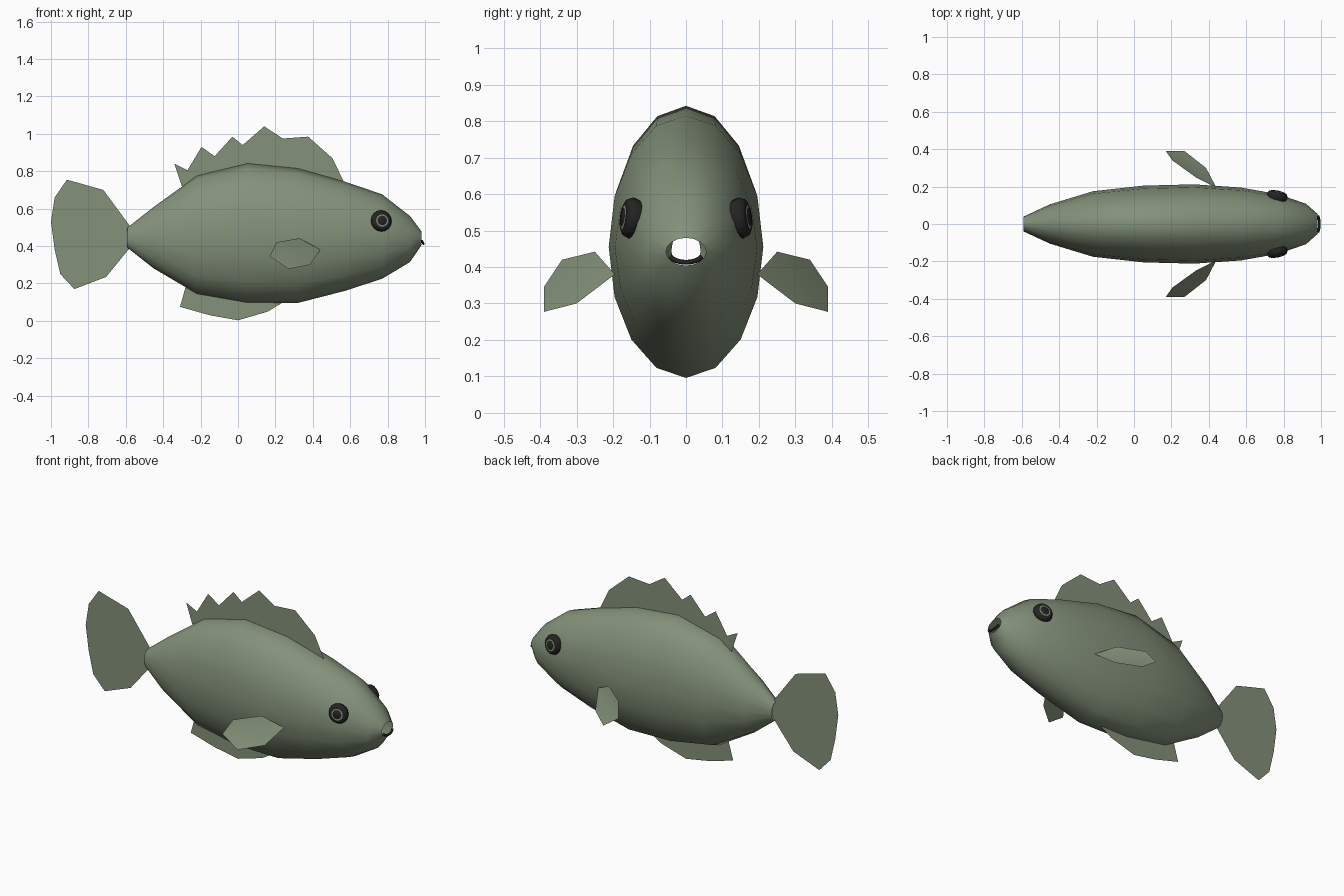
import bpy, bmesh
from math import sin, cos, pi
from mathutils import Vector, Matrix

cube = bpy.data.objects.get("Cube")
if cube:
    bpy.data.objects.remove(cube, do_unlink=True)


def material(name, rgb):
    m = bpy.data.materials.new(name)
    m.use_nodes = True
    m.diffuse_color = (*rgb, 1)
    node = next(n for n in m.node_tree.nodes if n.type == 'BSDF_PRINCIPLED')
    node.inputs["Base Color"].default_value = (*rgb, 1)
    return m


GREEN = material("sage green", (0.23, 0.285, 0.195))
BLACK = material("eye black", (0.016, 0.017, 0.016))


def make(name, verts, faces, mats=(GREEN,), smooth=True):
    mesh = bpy.data.meshes.new(name)
    mesh.from_pydata(verts, [], faces)
    for m in mats:
        mesh.materials.append(m)
    for p in mesh.polygons:
        p.use_smooth = smooth
    obj = bpy.data.objects.new(name, mesh)
    bpy.context.collection.objects.link(obj)
    return obj


def skin(rings, sides):
    """Quads joining consecutive rings of points."""
    return [(r * sides + i, r * sides + (i + 1) % sides,
             (r + 1) * sides + (i + 1) % sides, (r + 1) * sides + i)
            for r in range(rings - 1) for i in range(sides)]


# Body: oval sections (x, bottom, top, half width), open at mouth and tail
SIDES = 16
sections = [(-0.59, 0.39, 0.50, 0.04), (-0.45, 0.28, 0.61, 0.105),
            (-0.22, 0.145, 0.775, 0.175), (0.05, 0.098, 0.842, 0.205),
            (0.32, 0.096, 0.815, 0.212), (0.57, 0.16, 0.745, 0.195),
            (0.77, 0.225, 0.677, 0.16), (0.92, 0.315, 0.56, 0.108),
            (0.98, 0.404, 0.48, 0.055)]
verts = []
for x, low, high, half in sections:
    for i in range(SIDES):
        a = 2 * pi * i / SIDES
        verts.append((x, half * cos(a), (low + high) / 2 + (high - low) / 2 * sin(a)))
make("body", verts, skin(len(sections), SIDES))


# Thin fins in the middle plane
def flat_fin(name, outline):
    make(name, [(x, 0, z) for x, z in outline], [range(len(outline))], smooth=False)


flat_fin("dorsal_fin", [
    (-0.29, 0.69), (-0.34, 0.84), (-0.27, 0.805), (-0.195, 0.93), (-0.125, 0.88),
    (-0.03, 0.985), (0.025, 0.94), (0.14, 1.04), (0.24, 0.975), (0.375, 0.985),
    (0.505, 0.87), (0.57, 0.735), (0.3, 0.7), (0, 0.7)])
flat_fin("anal_fin", [
    (-0.275, 0.2), (-0.31, 0.075), (-0.15, 0.03), (0, 0.003),
    (0.16, 0.05), (0.25, 0.105), (0.1, 0.2)])
flat_fin("tail_fin", [
    (-0.565, 0.49), (-0.72, 0.70), (-0.915, 0.755), (-0.98, 0.66), (-1, 0.53),
    (-0.98, 0.38), (-0.95, 0.25), (-0.875, 0.17), (-0.705, 0.235), (-0.57, 0.40)])

# Eye profile: radius, height; dark rim, green iris, dark pupil
EYE_SIDES = 16
profile = [(0.050, -0.025), (0.057, -0.005), (0.050, 0.012), (0.036, 0.019),
           (0.033, 0.017), (0.026, 0.019), (0.022, 0.021), (0.001, 0.024)]
IRIS_BAND = 4

for side, s in (("right", -1), ("left", 1)):
    # Folded side fin around a raised middle point
    rim = [(0.44, 0.195, 0.38), (0.33, 0.25, 0.442), (0.205, 0.34, 0.42),
           (0.17, 0.39, 0.345), (0.27, 0.39, 0.277), (0.385, 0.30, 0.30)]
    pts = [(x, s * y, z) for x, y, z in rim + [(0.31, 0.295, 0.375)]]
    make(side + "_pectoral_fin", pts, [(i, (i + 1) % 6, 6) for i in range(6)])

    # Eye turned to follow the head
    axis = Vector((0.22, s, 0.12)).normalized()
    turn = Matrix.Translation((0.767, s * 0.155, 0.535)) @ \
        axis.to_track_quat('Z', 'Y').to_matrix().to_4x4()
    pts = [turn @ Vector((r * cos(2 * pi * i / EYE_SIDES), r * sin(2 * pi * i / EYE_SIDES), h))
           for r, h in profile for i in range(EYE_SIDES)]
    eye = make(side + "_eye", pts, skin(len(profile), EYE_SIDES), (BLACK, GREEN))
    for p in eye.data.polygons:
        if p.index // EYE_SIDES == IRIS_BAND:
            p.material_index = 1

# Dark lower lip: a slim tube around the bottom of the mouth
curve = bpy.data.curves.new("lower_lip", 'CURVE')
curve.dimensions = '3D'
curve.bevel_depth = 0.007
curve.bevel_resolution = 1
curve.use_fill_caps = True
path = curve.splines.new('POLY')
COUNT = 9
path.points.add(COUNT - 1)
for i, p in enumerate(path.points):
    a = pi + pi * (0.12 + 0.76 * i / (COUNT - 1))
    p.co = (0.979 - 0.012 * sin(a), 0.046 * cos(a), 0.437 + 0.024 * sin(a), 1)
curve.materials.append(BLACK)
bpy.context.collection.objects.link(bpy.data.objects.new("lower_lip", curve))

# Consistent outward faces
for obj in bpy.context.collection.objects:
    if obj.type == 'MESH' and (obj.name == "body" or obj.name.endswith("_eye")):
        bm = bmesh.new()
        bm.from_mesh(obj.data)
        bmesh.ops.recalc_face_normals(bm, faces=bm.faces)
        bm.to_mesh(obj.data)
        bm.free()
